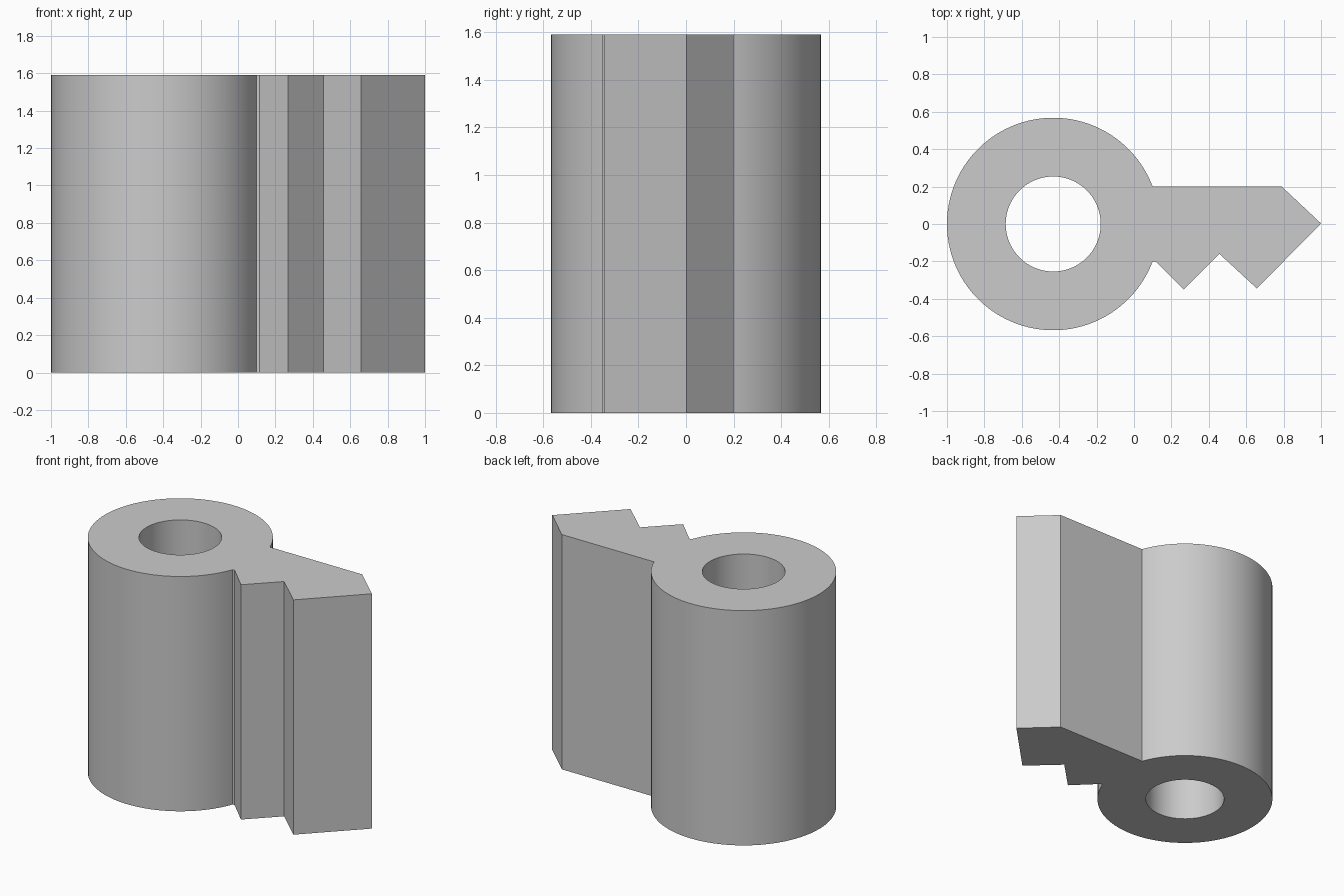
import bpy
import bmesh
import math

default = bpy.data.objects.get("Cube")
if default:
    bpy.data.objects.remove(default, do_unlink=True)

HEIGHT = 1.59
CENTRE_X = -0.432
BOW_RADIUS = 0.568
HOLE_RADIUS = 0.254
HALF_BLADE = 0.2


def arc(radius, start, end, steps):
    """Points along an arc around the bow centre, both ends included."""
    angles = [start + (end - start) * i / steps for i in range(steps + 1)]
    return [(CENTRE_X + radius * math.cos(a), radius * math.sin(a)) for a in angles]


def add_loop(bm, points):
    verts = [bm.verts.new((x, y, 0)) for x, y in points]
    return [bm.edges.new((v, verts[i - 1])) for i, v in enumerate(verts)]


# Outline: round bow, then the toothed blade back to the start
join = math.asin(HALF_BLADE / BOW_RADIUS)
bow = arc(BOW_RADIUS, join, 2 * math.pi - join, 96)
blade = [(0.115, -HALF_BLADE), (0.267, -0.35), (0.457, -0.16),
         (0.657, -0.345), (1, 0.003), (0.79, HALF_BLADE)]
hole = arc(HOLE_RADIUS, 0, 2 * math.pi, 80)[:-1]

# Fill the profile around the hole and extrude it upward
bm = bmesh.new()
edges = add_loop(bm, bow + blade) + add_loop(bm, hole)
bmesh.ops.triangle_fill(bm, edges=edges, use_beauty=True)
top = bmesh.ops.extrude_face_region(bm, geom=bm.faces[:], use_keep_orig=True)
bmesh.ops.translate(bm, vec=(0, 0, HEIGHT),
                    verts=[g for g in top["geom"] if isinstance(g, bmesh.types.BMVert)])
bmesh.ops.recalc_face_normals(bm, faces=bm.faces[:])
mesh = bpy.data.meshes.new("key_body")
bm.to_mesh(mesh)
bm.free()

key = bpy.data.objects.new("key_body", mesh)
bpy.context.collection.objects.link(key)

# Plain grey
grey = bpy.data.materials.new("plain_grey")
grey.use_nodes = True
colour = (0.6, 0.6, 0.6, 1)
grey.diffuse_color = colour
grey.node_tree.nodes["Principled BSDF"].inputs["Base Color"].default_value = colour
mesh.materials.append(grey)

# Smooth round walls, sharp edges elsewhere
bpy.ops.object.select_all(action="DESELECT")
key.select_set(True)
bpy.context.view_layer.objects.active = key
bpy.ops.object.shade_smooth_by_angle(angle=math.radians(30))
